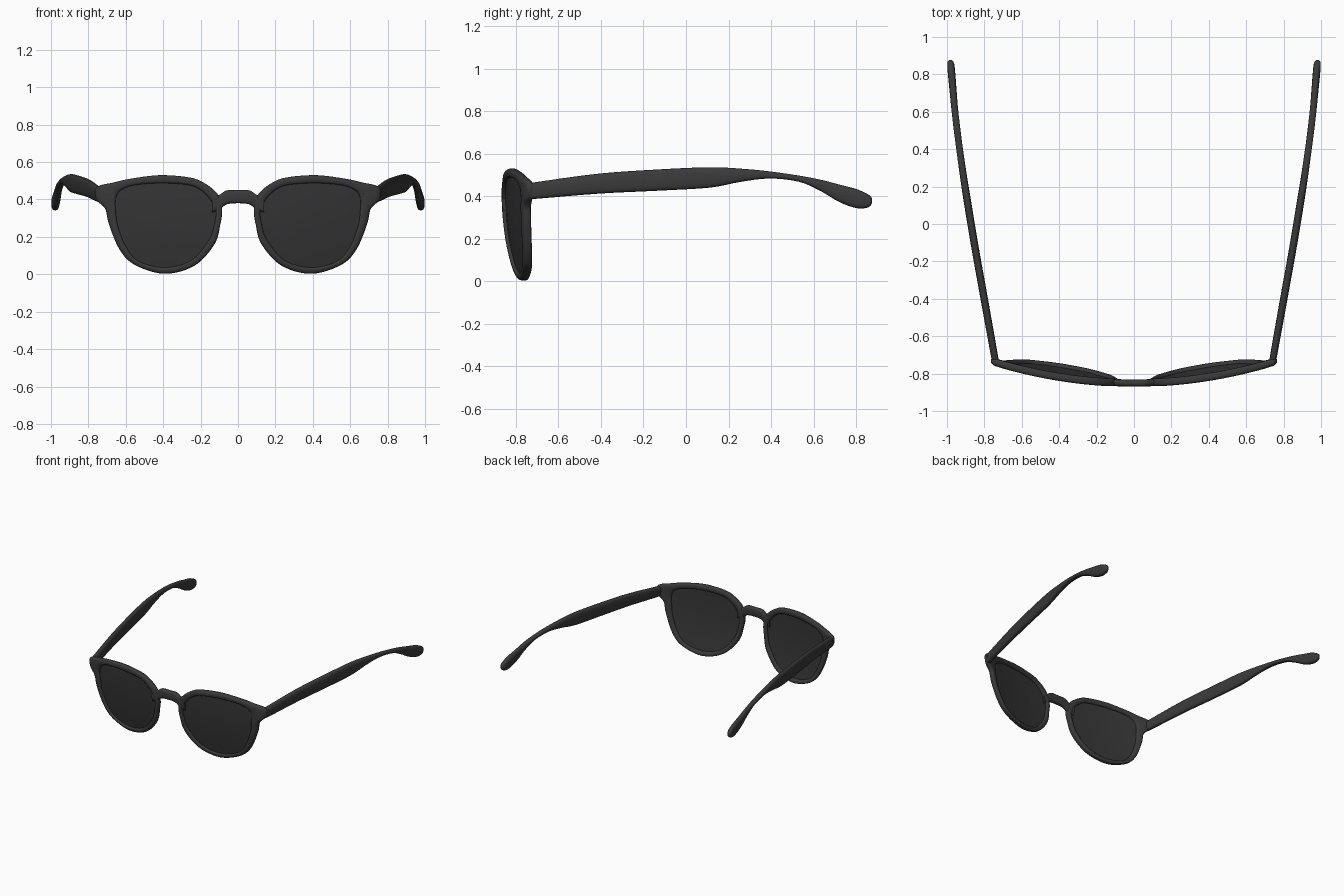
import bpy, bmesh, math
from mathutils import Vector

if "Cube" in bpy.data.objects:
    bpy.data.objects.remove(bpy.data.objects["Cube"])


def material(name, value):
    m = bpy.data.materials.new(name)
    m.diffuse_color = (value, value, value, 1)
    m.use_nodes = True
    m.node_tree.nodes["Principled BSDF"].inputs["Base Color"].default_value = m.diffuse_color
    return m


FRAME = material("charcoal plastic", 0.042)
LENS = material("dark lens", 0.036)


def spline(pts, n, closed=False):
    """Catmull-Rom curve through the points, n steps per span."""
    pts = [Vector(p) for p in pts]
    k, out = len(pts), []
    get = (lambda i: pts[i % k]) if closed else (lambda i: pts[max(0, min(k - 1, i))])
    for i in range(k if closed else k - 1):
        a, b, c, d = (get(i + j) for j in (-1, 0, 1, 2))
        for s in range(n):
            t = s / n
            out.append(0.5 * (2 * b + (c - a) * t + (2 * a - 5 * b + 4 * c - d) * t ** 2
                              + (3 * b - a - 3 * c + d) * t ** 3))
    return out if closed else out + [pts[-1]]


def rounded(n, power):
    """Rounded-box cross-section in -1..1."""
    f = lambda v: math.copysign(abs(v) ** power, v)
    return [(f(math.cos(2 * math.pi * i / n)), f(math.sin(2 * math.pi * i / n))) for i in range(n)]


def loft(name, rings, mat, cyclic=False, mirror=True):
    bm = bmesh.new()
    vr = [[bm.verts.new(p) for p in r] for r in rings]
    n = len(vr[0])
    for i in range(len(vr) if cyclic else len(vr) - 1):
        a, b = vr[i], vr[(i + 1) % len(vr)]
        for j in range(n):
            bm.faces.new((a[j], a[(j + 1) % n], b[(j + 1) % n], b[j]))
    if not cyclic:
        bm.faces.new(vr[0])
        bm.faces.new(vr[-1])
    bmesh.ops.recalc_face_normals(bm, faces=bm.faces)
    me = bpy.data.meshes.new(name)
    bm.to_mesh(me)
    bm.free()
    ob = bpy.data.objects.new(name, me)
    bpy.context.collection.objects.link(ob)
    me.materials.append(mat)
    if mirror:
        ob.modifiers.new("mirror", "MIRROR").use_mirror_merge = False
    bpy.ops.object.select_all(action='DESELECT')
    ob.select_set(True)
    bpy.context.view_layer.objects.active = ob
    bpy.ops.object.shade_smooth_by_angle(angle=math.radians(50))
    return ob


def wrap(x, z):
    """Depth of the curved front at a given position."""
    return -0.85 + 0.2 * x * x + 0.28 * max(0, 0.45 - z) ** 2


# Rims with end pieces: matched outer and inner outlines
outer = spline([(.757, .40), (.757, .465), (.66, .492), (.58, .51), (.42, .53), (.26, .518),
                (.18, .488), (.11, .43), (.085, .35), (.094, .27), (.126, .16), (.233, .046),
                (.393, .003), (.553, .051), (.634, .134), (.69, .267), (.71, .35)], 6, True)
inner = spline([(.655, .385), (.648, .42), (.625, .45), (.56, .475), (.42, .487), (.27, .478),
                (.20, .45), (.15, .40), (.12, .337), (.127, .27), (.155, .185), (.25, .075),
                (.39, .037), (.53, .07), (.60, .15), (.642, .26), (.653, .345)], 6, True)
rings = []
for o, i in zip(outer, inner):
    ring = []
    for s, d in rounded(16, 0.65):
        p = i.lerp(o, 0.5 + 0.5 * s)
        ring.append((p.x, wrap(p.x, p.y) + 0.021 * d, p.y))
    rings.append(ring)
loft("rims", rings, FRAME, cyclic=True)

# Lenses: thin curved discs reaching slightly into the rims
centre = Vector((.39, .27))
rings = []
for scale, off in [(.05, .005), (.35, .005), (.7, .005), (1.02, .005),
                   (1.02, -.005), (.7, -.005), (.35, -.005), (.05, -.005)]:
    pts = [centre.lerp(p, scale) for p in inner]
    rings.append([(p.x, wrap(p.x, p.y) + off, p.y) for p in pts])
loft("lenses", rings, LENS)

# Bridge: x, bottom, top
rings = []
for x, lo, hi in spline([(-.14, .33, .415), (-.10, .345, .425), (-.06, .374, .449), (0, .38, .45),
                         (.06, .374, .449), (.10, .345, .425), (.14, .33, .415)], 5):
    rings.append([(x, wrap(x, .45) + .019 * d, (lo + hi) / 2 + (hi - lo) / 2 * s)
                  for s, d in rounded(16, 0.65)])
loft("bridge", rings, FRAME, mirror=False)

# Temples: y, x centre, bottom, top, half thickness
stations = [(-.73, .742, .388, .462, .018), (-.70, .747, .388, .467, .019),
            (-.41, .799, .412, .506, .02), (-.125, .850, .426, .526, .02),
            (.11, .889, .440, .536, .02), (.25, .911, .466, .530, .019),
            (.39, .931, .483, .517, .018), (.53, .949, .468, .497, .018),
            (.63, .960, .426, .478, .018), (.72, .968, .373, .455, .019),
            (.80, .975, .344, .434, .02), (.85, .979, .345, .412, .019),
            (.87, .981, .358, .398, .014), (.876, .981, .372, .386, .006)]
rings = []
for y, x, lo, hi, w in [tuple(v) for v in spline(stations, 4)]:
    rings.append([(x + w * d, y, (lo + hi) / 2 + (hi - lo) / 2 * s) for s, d in rounded(16, 0.7)])
loft("temples", rings, FRAME)
